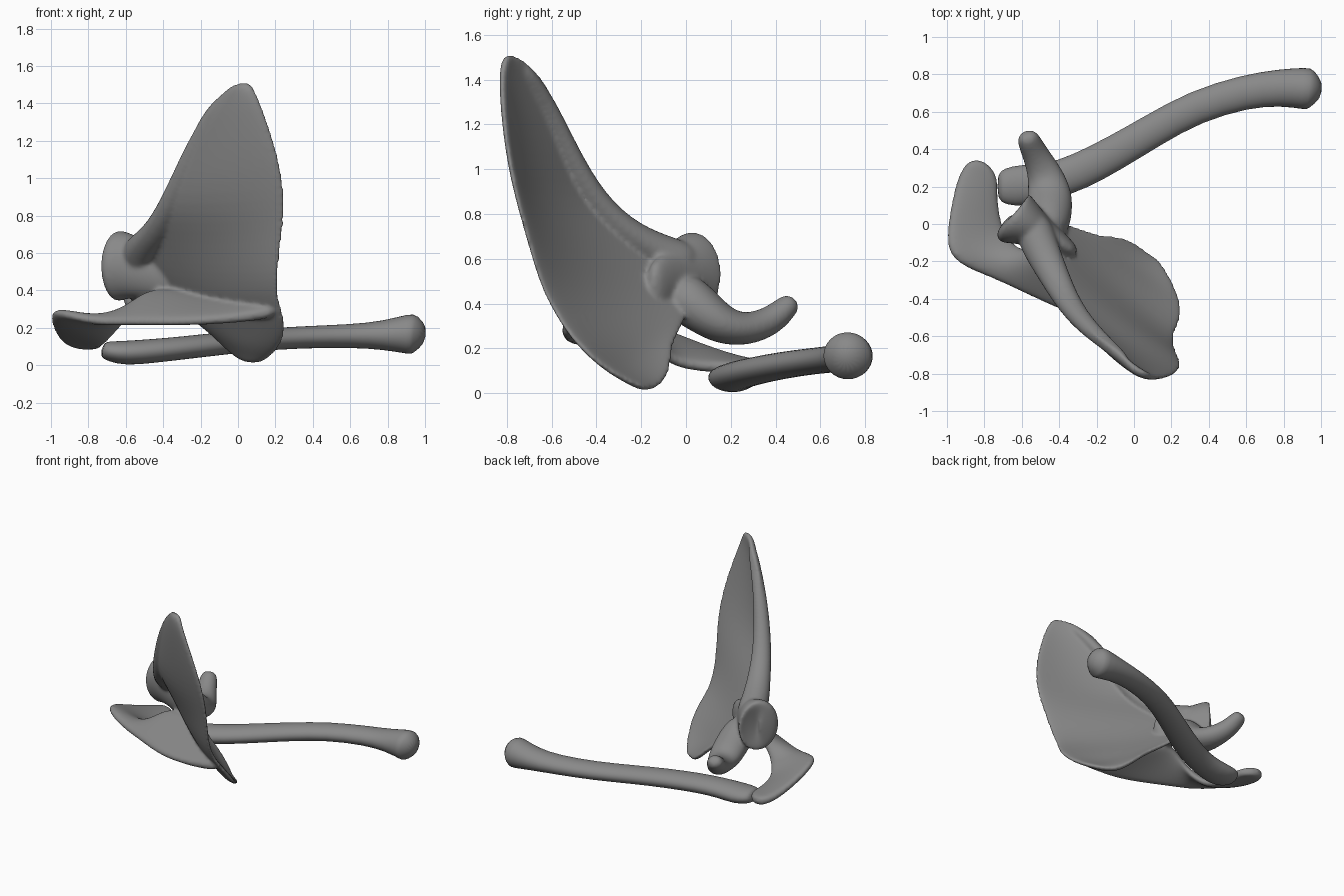
import bpy, bmesh, math
from mathutils import Vector as V

N = 16
bone = bpy.data.materials.new("dark_grey")
bone.diffuse_color = (0.25, 0.25, 0.25, 1)


def loft(bm, rings):
    """Skin closed rings and cap both ends."""
    vs = [[bm.verts.new(p) for p in r] for r in rings]
    fs = []
    for a, b in zip(vs, vs[1:]):
        for i in range(N):
            j = (i + 1) % N
            fs.append(bm.faces.new((a[i], a[j], b[j], b[i])))
    fs.append(bm.faces.new(vs[0][::-1]))
    fs.append(bm.faces.new(vs[-1]))
    bmesh.ops.recalc_face_normals(bm, faces=fs)


def tube(bm, secs):
    """Sections: x, y, z, horizontal radius, vertical radius."""
    c = [V(s[:3]) for s in secs]
    rings = []
    for i, s in enumerate(secs):
        t = (c[min(i + 1, len(c) - 1)] - c[max(i - 1, 0)]).normalized()
        u = V((0, 0, 1)).cross(t).normalized()
        v = t.cross(u)
        rings.append([c[i] + u * s[3] * math.cos(a) + v * s[4] * math.sin(a)
                      for a in (2 * math.pi * k / N for k in range(N))])
    loft(bm, rings)


def sheet(bm, rows, thick, bulge=0.0, grow=0.0, flare=0.0):
    """Curved plate between paired edge points.
    grow widens the first edge, flare thickens the second edge of early rows."""
    rows = [(V(a), V(b)) for a, b in rows]
    mid = [(a + b) / 2 for a, b in rows]
    rings = []
    for i, (a, b) in enumerate(rows):
        t = mid[min(i + 1, len(mid) - 1)] - mid[max(i - 1, 0)]
        n = (b - a).cross(t).normalized()
        w = min(1, (b - a).length / 0.5)
        a = a + (a - b).normalized() * grow * w
        ring = []
        for k in range(N):
            ang = 2 * math.pi * k / N
            s = math.sin(ang)
            f = (1 - math.cos(ang)) / 2
            off = math.copysign(abs(s) ** 0.5, s) * thick / 2 if abs(s) > 1e-6 else 0
            off *= 1 + flare * f * f * max(0, 1 - i / 6)
            ring.append(a.lerp(b, f) + n * (off + bulge * w * s * s))
        rings.append(ring)
    loft(bm, rings)


def finish(name, bm, level):
    me = bpy.data.meshes.new(name)
    bm.to_mesh(me)
    bm.free()
    me.materials.append(bone)
    ob = bpy.data.objects.new(name, me)
    bpy.context.collection.objects.link(ob)
    sub = ob.modifiers.new("round", 'SUBSURF')
    sub.levels = sub.render_levels = level
    for p in me.polygons:
        p.use_smooth = True
    return ob


# Collarbone: S-curved shaft with flared ends
bm = bmesh.new()
tube(bm, [(-0.73, 0.2, 0.085, 0.07, 0.04), (-0.69, 0.2, 0.075, 0.1, 0.055),
          (-0.6, 0.205, 0.064, 0.115, 0.068), (-0.45, 0.225, 0.077, 0.1, 0.065),
          (-0.3, 0.275, 0.092, 0.1, 0.063), (-0.1, 0.38, 0.115, 0.095, 0.062),
          (0.1, 0.5, 0.135, 0.09, 0.06), (0.33, 0.63, 0.15, 0.09, 0.06),
          (0.6, 0.71, 0.157, 0.092, 0.063), (0.78, 0.73, 0.16, 0.1, 0.078),
          (0.92, 0.725, 0.167, 0.115, 0.112), (0.945, 0.72, 0.167, 0.112, 0.108),
          (1.005, 0.712, 0.155, 0.04, 0.045)])
finish("collarbone", bm, 1)

bm = bmesh.new()
# Shoulder blade plate: inner border paired with outer border, tip downwards
blade = [((0.06, -0.8, 1.52), (-0.02, -0.76, 1.51)),
         ((0.09, -0.82, 1.45), (-0.1, -0.67, 1.44)),
         ((0.13, -0.815, 1.34), (-0.2, -0.6, 1.35)),
         ((0.2, -0.795, 1.12), (-0.31, -0.51, 1.1)),
         ((0.24, -0.755, 0.9), (-0.41, -0.41, 0.86)),
         ((0.225, -0.7, 0.7), (-0.48, -0.21, 0.7)),
         ((0.2, -0.645, 0.5), (-0.53, -0.02, 0.55)),
         ((0.2, -0.57, 0.35), (-0.46, 0.03, 0.42)),
         ((0.255, -0.47, 0.21), (-0.34, 0.0, 0.31)),
         ((0.21, -0.34, 0.105), (-0.19, -0.06, 0.22)),
         ((0.16, -0.24, 0.045), (-0.08, -0.06, 0.11)),
         ((0.11, -0.18, 0.01), (0.02, -0.12, 0.02))]
sheet(bm, blade, 0.05, 0.05, 0.03)

# Thick outer border, merging into the neck of the socket
tube(bm, [(-0.54, 0.02, 0.54, 0.1, 0.13), (-0.52, -0.09, 0.615, 0.105, 0.09),
          (-0.44, -0.25, 0.695, 0.085, 0.07), (-0.36, -0.41, 0.85, 0.068, 0.06),
          (-0.27, -0.53, 1.08, 0.055, 0.05), (-0.16, -0.63, 1.32, 0.04, 0.04),
          (-0.03, -0.74, 1.47, 0.03, 0.03)])

# Socket and its neck
tube(bm, [(-0.3, -0.16, 0.47, 0.04, 0.12), (-0.48, -0.06, 0.5, 0.08, 0.14),
          (-0.59, 0.01, 0.53, 0.13, 0.18), (-0.64, 0.035, 0.53, 0.16, 0.2),
          (-0.66, 0.045, 0.53, 0.14, 0.18), (-0.645, 0.04, 0.53, 0.05, 0.06)])

# Hooked process
tube(bm, [(-0.47, -0.07, 0.47, 0.11, 0.12), (-0.45, 0.06, 0.38, 0.125, 0.11),
          (-0.45, 0.16, 0.3, 0.125, 0.09), (-0.475, 0.27, 0.28, 0.095, 0.075),
          (-0.53, 0.38, 0.32, 0.07, 0.068), (-0.565, 0.45, 0.385, 0.065, 0.055),
          (-0.575, 0.485, 0.42, 0.045, 0.04)])

# Ridge (free crest paired with root) sweeping into the shoulder tip
ridge = [((0.21, -0.56, 0.29), (0.18, -0.5, 0.29)),
         ((0.06, -0.55, 0.25), (0.02, -0.39, 0.31)),
         ((-0.16, -0.53, 0.23), (-0.18, -0.25, 0.34)),
         ((-0.36, -0.48, 0.22), (-0.36, -0.12, 0.4)),
         ((-0.6, -0.36, 0.22), (-0.5, -0.14, 0.39)),
         ((-0.8, -0.275, 0.23), (-0.6, -0.14, 0.25)),
         ((-1.01, -0.19, 0.315), (-0.67, -0.08, 0.15)),
         ((-1.0, 0.0, 0.235), (-0.71, 0.0, 0.115)),
         ((-0.965, 0.18, 0.165), (-0.73, 0.14, 0.11)),
         ((-0.93, 0.29, 0.13), (-0.72, 0.26, 0.11)),
         ((-0.87, 0.35, 0.12), (-0.8, 0.34, 0.11))]
sheet(bm, ridge, 0.07, flare=1.0)
blade_ob = finish("shoulder_blade", bm, 2)

# Fuse the parts into one smooth bone
rm = blade_ob.modifiers.new("fuse", 'REMESH')
rm.mode = 'VOXEL'
rm.voxel_size = 0.011
rm.use_smooth_shade = True
sm = blade_ob.modifiers.new("soften", 'SMOOTH')
sm.factor = 0.5
sm.iterations = 10
